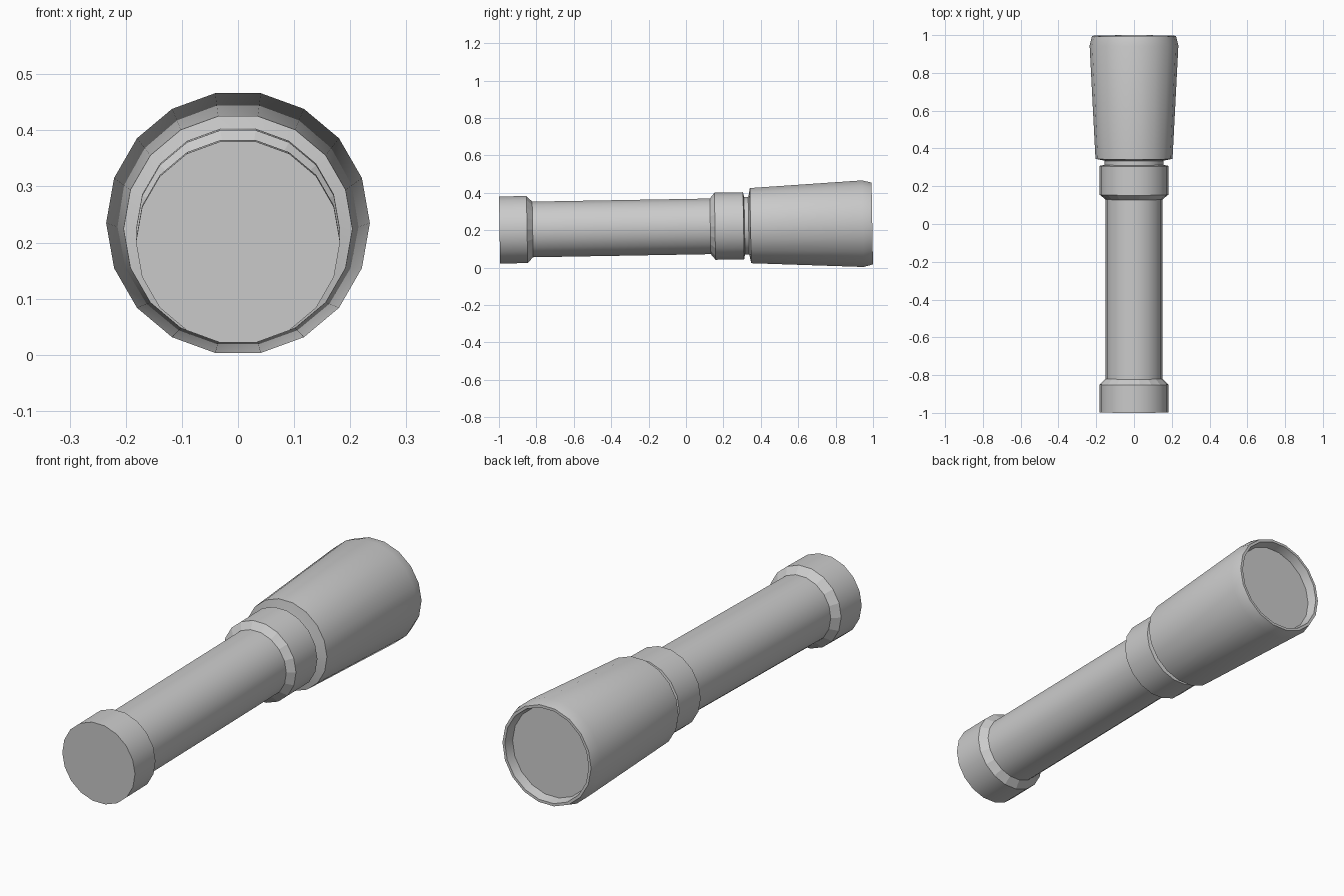
import bpy, bmesh, math
from mathutils import Matrix

if "Cube" in bpy.data.objects:
    bpy.data.objects.remove(bpy.data.objects["Cube"])

SIDES = 18
# The whole torch leans up about one degree toward the head
TILT = Matrix.Translation((0, 0, 0.2182)) @ Matrix.Rotation(math.radians(1.0), 4, 'X')


def lathe(name, profile, cap_start=False, cap_end=False, facet=()):
    """Revolve (position, radius) pairs around the y axis; facet = flat-shaded bands."""
    bm = bmesh.new()
    rings = []
    for y, r in profile:
        rings.append([bm.verts.new((r * math.cos(2 * math.pi * i / SIDES), y,
                                    r * math.sin(2 * math.pi * i / SIDES)))
                      for i in range(SIDES)])
    flat = []
    for k, (a, b) in enumerate(zip(rings, rings[1:])):
        for i in range(SIDES):
            j = (i + 1) % SIDES
            f = bm.faces.new((a[i], b[i], b[j], a[j]))
            if k in facet:
                flat.append(f)
    if cap_start:
        bm.faces.new(rings[0])
    if cap_end:
        bm.faces.new(rings[-1][::-1])
    bm.normal_update()
    flat_ids = []
    bm.faces.index_update()
    flat_ids = [f.index for f in flat]
    mesh = bpy.data.meshes.new(name)
    bm.to_mesh(mesh)
    bm.free()
    ob = bpy.data.objects.new(name, mesh)
    bpy.context.collection.objects.link(ob)
    ob.matrix_world = TILT
    bpy.ops.object.select_all(action='DESELECT')
    ob.select_set(True)
    bpy.context.view_layer.objects.active = ob
    bpy.ops.object.shade_smooth_by_angle(angle=math.radians(30))
    for i in flat_ids:
        mesh.polygons[i].use_smooth = False
    return ob


# Handle: tail cap, grip tube, switch collar and neck groove
lathe("handle", [(-0.997, 0.182), (-0.85, 0.182), (-0.82, 0.151),
                 (0.13, 0.151), (0.155, 0.182), (0.308, 0.182),
                 (0.313, 0.156), (0.335, 0.156)],
      cap_start=True, facet=(1, 3))

# Head: flared housing with a tapered lip and a recess for the lens
lathe("head", [(0.335, 0.156), (0.338, 0.168), (0.345, 0.204), (0.945, 0.235),
               (0.996, 0.222), (0.996, 0.210), (0.955, 0.200)])

# Lens: flat disc closing the recess
lathe("lens", [(0.950, 0.2005), (0.955, 0.2005)], cap_end=True)
